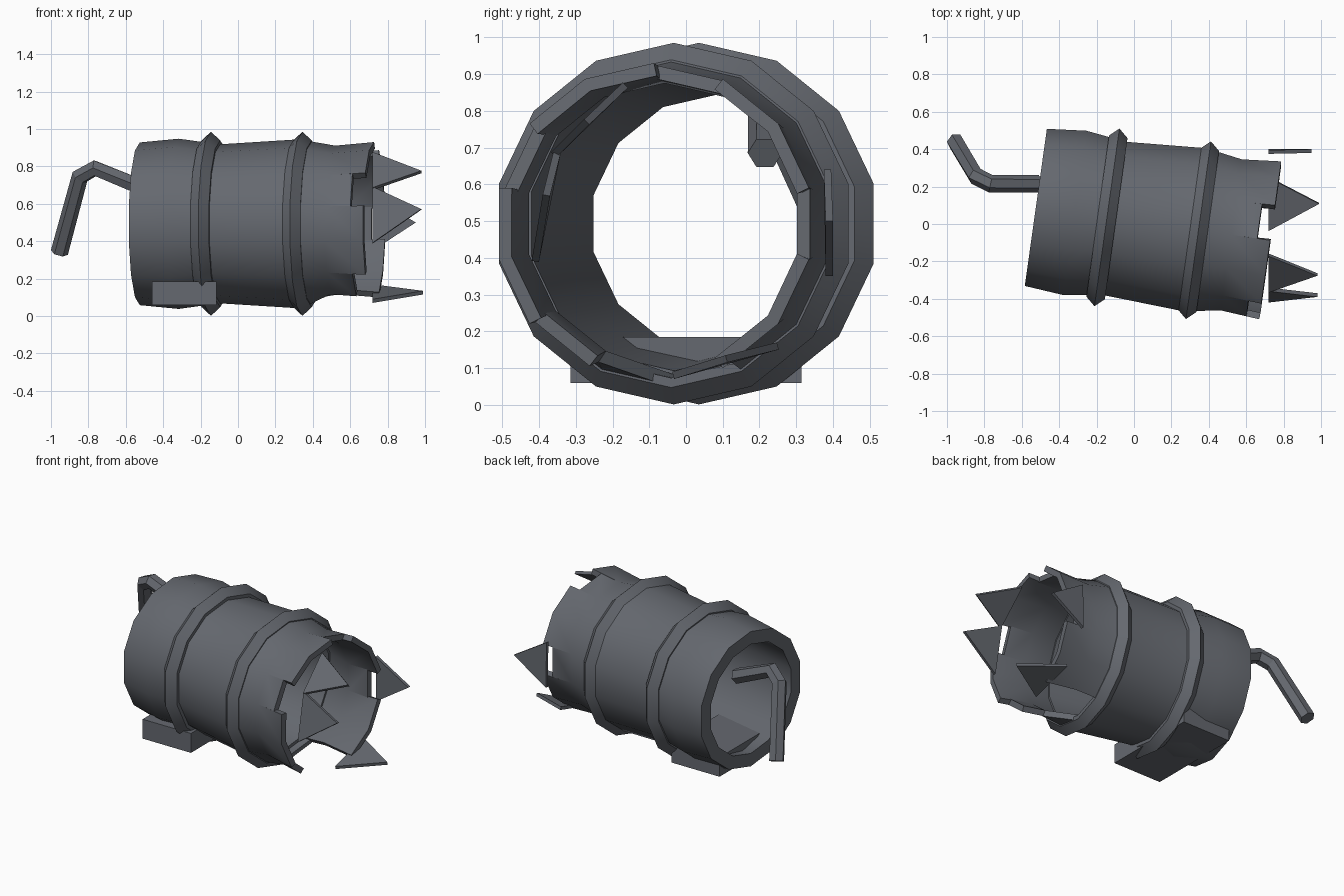
import bpy, bmesh
from math import sin, cos, tau, radians
from mathutils import Vector

if "Cube" in bpy.data.objects:
    bpy.data.objects.remove(bpy.data.objects["Cube"])

SIDES = 14
TILT = radians(-8)
CENTRE = (0, 0.015, 0.493)

iron = bpy.data.materials.new("dark_iron")
iron.use_nodes = True
COLOUR = (0.13, 0.14, 0.16, 1)
iron.diffuse_color = COLOUR
iron.node_tree.nodes["Principled BSDF"].inputs["Base Color"].default_value = COLOUR


def add_object(name, bm, on_axis=False, thickness=0, offset=0, smooth=True):
    """Turn a bmesh into an object, optionally thickened and set on the tilted axis."""
    mesh = bpy.data.meshes.new(name)
    bm.to_mesh(mesh)
    bm.free()
    mesh.materials.append(iron)
    obj = bpy.data.objects.new(name, mesh)
    bpy.context.collection.objects.link(obj)
    if on_axis:
        obj.location = CENTRE
        obj.rotation_euler.z = TILT
    bpy.ops.object.select_all(action='DESELECT')
    obj.select_set(True)
    bpy.context.view_layer.objects.active = obj
    if thickness:
        mod = obj.modifiers.new("thickness", 'SOLIDIFY')
        mod.thickness = thickness
        mod.offset = offset
        bpy.ops.object.modifier_apply(modifier=mod.name)
    if smooth:
        bpy.ops.object.shade_smooth_by_angle(angle=radians(30))
    return obj


def on_ring(t, r, k):
    a = tau * k / SIDES
    return Vector((t, -r * sin(a), r * cos(a)))


def lathe(name, profile):
    """Revolve a closed (along, radius) profile around the barrel axis."""
    bm = bmesh.new()
    rings = [[bm.verts.new(on_ring(t, r, k)) for t, r in profile] for k in range(SIDES)]
    n = len(profile)
    for k in range(SIDES):
        a, b = rings[k], rings[(k + 1) % SIDES]
        for i in range(n):
            j = (i + 1) % n
            bm.faces.new((a[i], a[j], b[j], b[i]))
    bmesh.ops.recalc_face_normals(bm, faces=bm.faces)
    return add_object(name, bm, on_axis=True)


# Main barrel and its two pointed hoops
lathe("barrel_body", [(-0.53, 0.435), (-0.32, 0.455), (-0.10, 0.425), (0.35, 0.453),
                      (0.35, 0.40), (-0.53, 0.352)])
for name, t in (("rear_hoop", -0.146), ("front_hoop", 0.348)):
    lathe(name, [(t - 0.05, 0.42), (t - 0.05, 0.446), (t, 0.492),
                 (t + 0.05, 0.446), (t + 0.05, 0.42)])

# Broken muzzle: one stave per side, some cut short or missing
SHORT, MISSING, SPLINTER = {2, 5, 10, 13}, 7, 6
bm = bmesh.new()
for k in range(SIDES):
    if k == MISSING:
        continue
    if k == SPLINTER:
        outlines = [[on_ring(0.35, 0.448, k), on_ring(0.35, 0.448, k + 1),
                     on_ring(0.525, 0.418, k)]]
    else:
        end = (0.665, 0.430) if k in SHORT else (0.735, 0.437)
        rows = [(0.35, 0.448), (0.525, 0.418), end]
        outlines = [[on_ring(*p, k), on_ring(*p, k + 1), on_ring(*q, k + 1), on_ring(*q, k)]
                    for p, q in zip(rows, rows[1:])]
    for pts in outlines:
        face = bm.faces.new([bm.verts.new(p) for p in pts])
        face.normal_update()
        mid = face.calc_center_median()
        if face.normal.dot(Vector((0, mid.y, mid.z))) < 0:
            face.normal_flip()
bmesh.ops.remove_doubles(bm, verts=bm.verts, dist=0.001)
add_object("broken_muzzle", bm, on_axis=True, thickness=0.036, offset=-1)

# Loose triangular teeth in front of the muzzle
TEETH = {
    "front_tooth": ((0.72, -0.35, 0.69), (0.72, -0.41, 0.39), (0.98, -0.38, 0.57)),
    "upper_tooth": ((0.72, -0.36, 0.68), (0.72, -0.165, 0.87), (0.98, -0.27, 0.77)),
    "back_tooth": ((0.72, 0.39, 0.35), (0.72, 0.385, 0.64), (0.95, 0.39, 0.50)),
    "bottom_tooth": ((0.72, -0.035, 0.08), (0.72, 0.25, 0.16), (0.99, 0.11, 0.125)),
}
for name, pts in TEETH.items():
    bm = bmesh.new()
    bm.faces.new([bm.verts.new(p) for p in pts])
    add_object(name, bm, thickness=0.02, smooth=False)

# Foot block under the barrel
bm = bmesh.new()
bmesh.ops.create_cube(bm, size=1)
bmesh.ops.scale(bm, vec=(0.345, 0.63, 0.125), verts=bm.verts)
bmesh.ops.translate(bm, vec=(-0.288, 0, 0.122), verts=bm.verts)
add_object("foot_block", bm, smooth=False)

# Bent six-sided handle rod
curve = bpy.data.curves.new("handle_rod", 'CURVE')
curve.dimensions = '3D'
curve.bevel_depth = 0.047
curve.bevel_resolution = 1
curve.use_fill_caps = True
path = [(-0.51, 0.215, 0.685), (-0.765, 0.215, 0.79), (-0.845, 0.255, 0.745), (-0.955, 0.44, 0.34)]
spline = curve.splines.new('POLY')
spline.points.add(len(path) - 1)
for point, co in zip(spline.points, path):
    point.co = (*co, 1)
spline.use_smooth = False
curve.materials.append(iron)
bpy.context.collection.objects.link(bpy.data.objects.new("handle_rod", curve))
